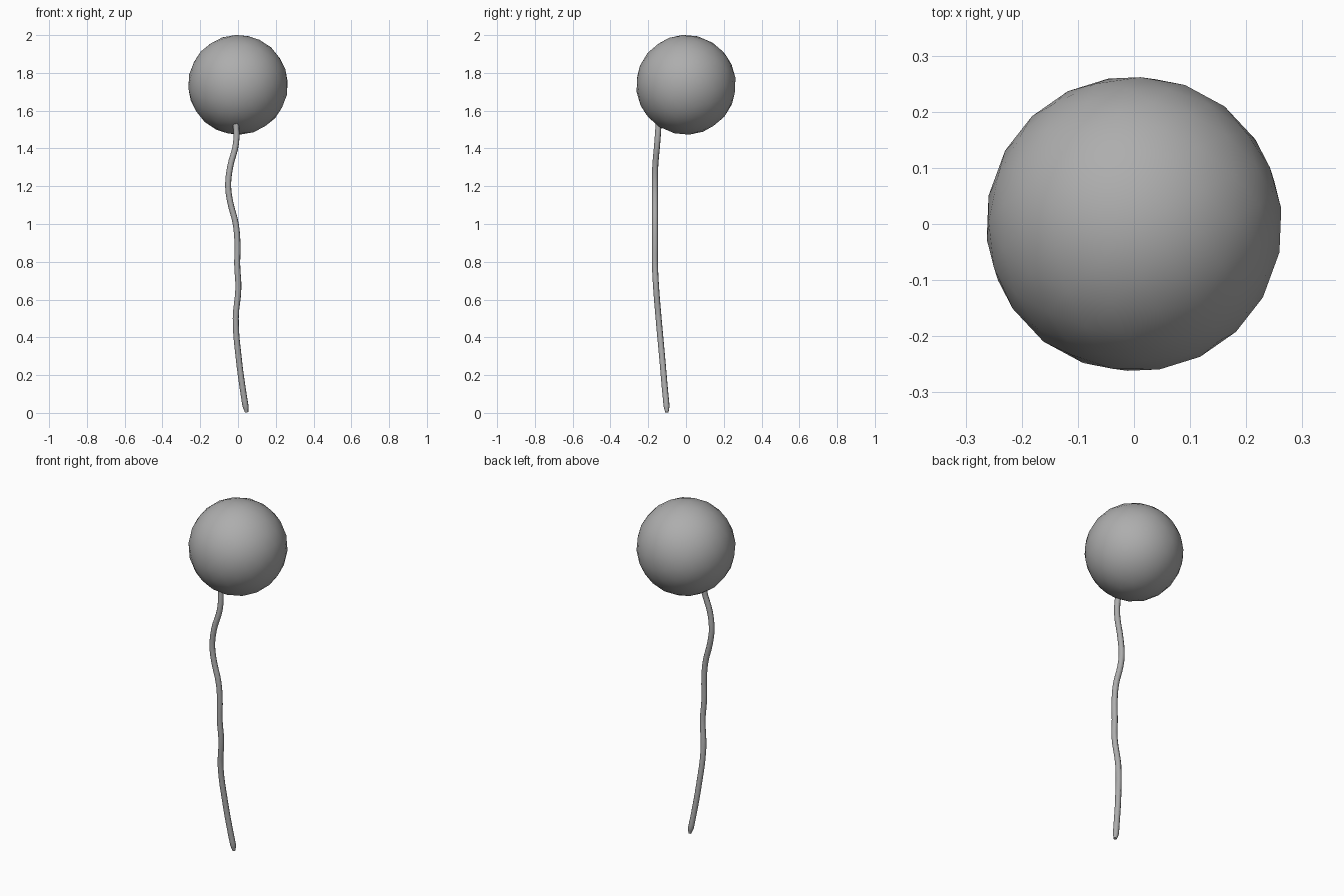
import bpy
from math import radians

if "Cube" in bpy.data.objects:
    bpy.data.objects.remove(bpy.data.objects["Cube"])

# Shared mid-grey
grey = bpy.data.materials.new("mid_grey")
grey.diffuse_color = (0.42, 0.42, 0.42, 1)
grey.use_nodes = True
grey.node_tree.nodes["Principled BSDF"].inputs["Base Color"].default_value = grey.diffuse_color

# Balloon: a smooth, low-resolution ball
bpy.ops.mesh.primitive_ico_sphere_add(subdivisions=3, radius=0.2645,
                                      location=(0, 0, 1.737), rotation=(0.2, 0.15, 0.3))
balloon = bpy.context.object
balloon.name = "balloon"
balloon.data.materials.append(grey)
bpy.ops.object.shade_smooth()

# String: wavy tube hanging from the front underside of the ball
path = [(-0.012, -0.143, 1.56), (-0.010, -0.152, 1.43), (-0.042, -0.163, 1.30),
        (-0.052, -0.164, 1.20), (-0.042, -0.164, 1.12), (-0.012, -0.164, 1.00),
        (-0.003, -0.164, 0.90), (-0.004, -0.164, 0.78), (0.002, -0.158, 0.66),
        (-0.012, -0.145, 0.50), (0.005, -0.125, 0.28), (0.025, -0.112, 0.13),
        (0.040, -0.103, 0.035), (0.046, -0.101, 0.003)]
curve = bpy.data.curves.new("string", "CURVE")
curve.dimensions = "3D"
curve.bevel_depth = 0.0162
curve.bevel_resolution = 2
curve.resolution_u = 4
curve.use_fill_caps = True
curve.materials.append(grey)
spline = curve.splines.new("BEZIER")
spline.bezier_points.add(len(path) - 1)
for point, co in zip(spline.bezier_points, path):
    point.co = co
    point.handle_left_type = point.handle_right_type = "AUTO"
    point.radius = 1.0
spline.bezier_points[-1].radius = 0.55
string = bpy.data.objects.new("string", curve)
bpy.context.collection.objects.link(string)

# Turn the tube into a smooth mesh
bpy.ops.object.select_all(action="DESELECT")
string.select_set(True)
bpy.context.view_layer.objects.active = string
bpy.ops.object.convert(target="MESH")
bpy.ops.object.shade_smooth_by_angle(angle=radians(65))
